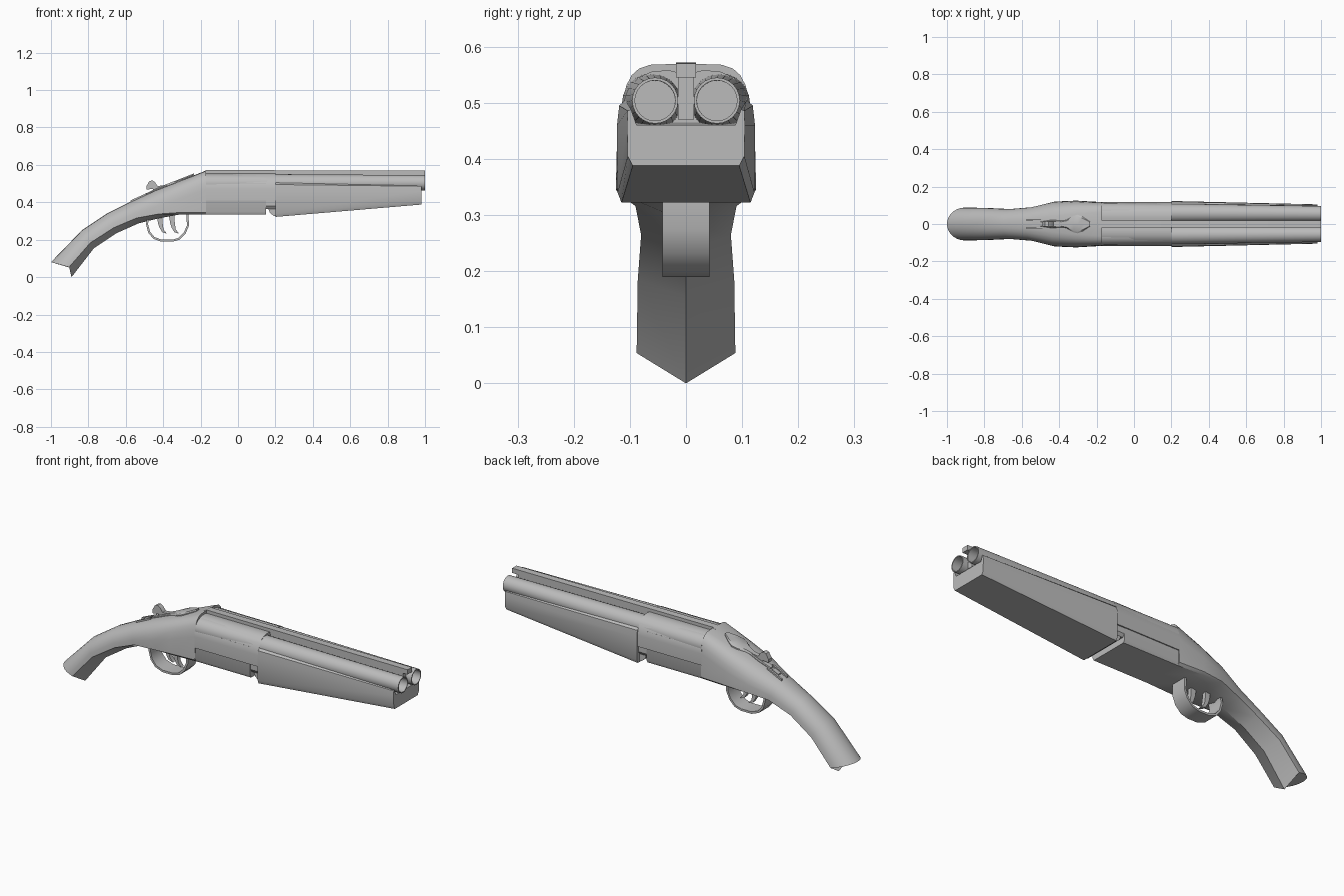
import bpy, bmesh, math

if "Cube" in bpy.data.objects:
    bpy.data.objects.remove(bpy.data.objects["Cube"])

grey = bpy.data.materials.new("plain_grey")
grey.diffuse_color = (0.5, 0.5, 0.5, 1)
grey.use_nodes = True
grey.node_tree.nodes["Principled BSDF"].inputs["Base Color"].default_value = grey.diffuse_color


def loft(name, loops, angle=35):
    """Skin equal-length closed loops and cap both ends."""
    bm = bmesh.new()
    rings = [[bm.verts.new(p) for p in loop] for loop in loops]
    n = len(rings[0])
    for a, b in zip(rings, rings[1:]):
        for i in range(n):
            j = (i + 1) % n
            bm.faces.new((a[i], a[j], b[j], b[i]))
    bm.faces.new(rings[0][::-1])
    bm.faces.new(rings[-1])
    bmesh.ops.recalc_face_normals(bm, faces=bm.faces[:])
    me = bpy.data.meshes.new(name)
    bm.to_mesh(me)
    bm.free()
    me.materials.append(grey)
    ob = bpy.data.objects.new(name, me)
    bpy.context.collection.objects.link(ob)
    bpy.ops.object.select_all(action='DESELECT')
    ob.select_set(True)
    bpy.context.view_layer.objects.active = ob
    bpy.ops.object.shade_smooth_by_angle(angle=math.radians(angle))
    return ob


def section(x, half):
    """Closed loop at x from a half profile running y=0 to y=0."""
    return [(x, y, z) for y, z in half] + [(x, -y, z) for y, z in half[-2:0:-1]]


def extrude_side(name, outline, w, y0=0):
    """Side outline (x, z) given a width."""
    return loft(name, [[(x, y0 + s * w, z) for x, z in outline] for s in (-1, 1)])


def strip(name, path, thick, width, y0=0):
    """Flat band following a path in the side plane."""
    loops = []
    for i, (x, z) in enumerate(path):
        a, b = path[max(i - 1, 0)], path[min(i + 1, len(path) - 1)]
        d = math.hypot(b[0] - a[0], b[1] - a[1])
        nx, nz = -(b[1] - a[1]) / d * thick / 2, (b[0] - a[0]) / d * thick / 2
        loops.append([(x + s * nx, y0 + t * width, z + s * nz)
                      for s, t in ((1, 1), (1, -1), (-1, -1), (-1, 1))])
    return loft(name, loops)


# Curved grip flowing into the action: top x,z, bottom x,z, half width,
# height of lower edge, squareness of the arch
GRIP = [(-1, .08, -.89, .0, .088, .3, 1.0),
        (-.835, .25, -.77, .155, .086, .3, .9),
        (-.70, .34, -.65, .235, .08, .28, .9),
        (-.58, .40, -.53, .288, .09, .25, .85),
        (-.44, .465, -.42, .315, .12, .15, .7),
        (-.31, .515, -.31, .335, .125, .06, .55),
        (-.17, .57, -.17, .335, .117, .05, .4)]
loops = []
for k, (xt, zt, xb, zb, w, e, q) in enumerate(GRIP):
    half = []
    for i in range(8):
        a = math.pi / 2 * i / 7
        s, c = math.sin(a), max(math.cos(a), 0)
        if i == 7:
            c = 0
        t = e + (1 - e) * c ** q
        push = (1 - c) if k == 0 else 0
        half.append((xb + (xt - xb) * t + .02 * push, w * s ** q,
                     zb + (zt - zb) * t + .03 * push))
    if k > 4:
        half.append((xb, w * .9, zb))
    else:
        x, y, z = half[-1]
        half.append((x * .95 + xb * .05, y * .95, z * .95 + zb * .05))
    half.append((xb, 0, zb))
    loops.append(half + [(x, -y, z) for x, y, z in half[-2:0:-1]])
loft("grip_and_action", loops)

# Receiver underside and the notched block in front of it
low = [(0, .50), (.112, .50), (.113, .35), (.105, .335), (0, .335)]
loft("receiver_lower", [section(x, low) for x in (-.175, .15)])
nose = [(0, .50), (.111, .50), (.111, .38), (.10, .365), (0, .365)]
loft("receiver_nose", [section(x, nose) for x in (.14, .22)])

# Breech block with raised side panels
breech = [(0, .55), (.03, .558), (.06, .556), (.085, .545), (.104, .523),
          (.115, .49), (.118, .47), (.118, .41), (.10, .41), (0, .41)]
loft("breech_panel", [section(x, breech) for x in (-.172, .2)])

# Twin tapered barrels with recessed bores
for side, label in ((-1, "front"), (1, "back")):
    rings = []
    for x, r in ((-.17, .054), (.2, .05), (1, .041), (1, .036), (.88, .036)):
        f = min((x + .17) / 1.17, 1)
        cy, cz = side * (.06 - .005 * f), .499 + .005 * f
        rings.append([(x, cy + r * math.cos(a), cz + r * math.sin(a))
                      for a in (math.tau * i / 24 for i in range(24))])
    loft("barrel_" + label, rings)

# Sighting rib and the web joining the barrels
extrude_side("rib", [(-.22, .545), (-.17, .572), (1, .57), (1, .545)], .018)
extrude_side("barrel_web", [(-.1, .47), (-.1, .55), (.97, .55), (.97, .47)], .014)

# Tapered forend cradling the barrels
rear = [(0, .465), (.095, .465), (.108, .505), (.119, .495), (.123, .46),
        (.122, .34), (.115, .322), (0, .322)]
muzzle = [(0, .46), (.088, .46), (.098, .488), (.104, .486), (.105, .46),
          (.104, .405), (.095, .388), (0, .388)]
loft("forend", [section(.2, rear), section(.98, muzzle)], 30)
extrude_side("forend_catch", [(.16, .37), (.17, .345), (.19, .328), (.21, .326),
                              (.21, .37)], .10)

# Trigger guard and two triggers
strip("trigger_guard", [(-.27, .345), (-.268, .275), (-.285, .235), (-.315, .205),
                        (-.35, .195), (-.41, .195), (-.45, .21), (-.475, .24),
                        (-.487, .285), (-.48, .31)], .011, .042)
for dx, y0, label in ((0, .012, "rear"), (.065, -.012, "front")):
    extrude_side("trigger_" + label,
                 [(x + dx, z) for x, z in
                  ((-.435, .335), (-.405, .335), (-.403, .29), (-.398, .255),
                   (-.38, .232), (-.405, .24), (-.42, .265), (-.428, .29))],
                 .011, y0)


def top_z(x):
    """Height of the grip spine at x."""
    for a, b in zip(GRIP, GRIP[1:]):
        if x <= b[0]:
            return a[1] + (b[1] - a[1]) * (x - a[0]) / (b[0] - a[0])
    return GRIP[-1][1]


def spine_plate(name, rows, rise):
    """Plate riding on the spine from (x, half width) rows."""
    return loft(name, [section(x, [(0, top_z(x) + rise), (w * .8, top_z(x) + rise),
                                   (w, top_z(x) + rise * .4), (w, top_z(x) - .03),
                                   (0, top_z(x) - .03)]) for x, w in rows])


# Teardrop top lever, tang plate and thumb catch
spine_plate("top_lever", [(-.40, .012), (-.36, .022), (-.325, .044), (-.30, .05),
                          (-.27, .036), (-.235, .012)], .01)
spine_plate("tang", [(-.50, .012), (-.44, .022), (-.36, .016)], .007)
for s in (-1, 1):
    extrude_side("tang_rail", [(-.575, .39), (-.575, .41), (-.49, .448), (-.49, .42)],
                 .005, s * .022)
extrude_side("tang_slide", [(-.545, .40), (-.545, .422), (-.51, .438), (-.51, .42)], .012)
extrude_side("thumb_catch", [(-.45, .45), (-.455, .472), (-.488, .468), (-.49, .485),
                             (-.475, .512), (-.458, .517), (-.444, .508), (-.43, .487),
                             (-.39, .492), (-.37, .50), (-.37, .46)], .013)
